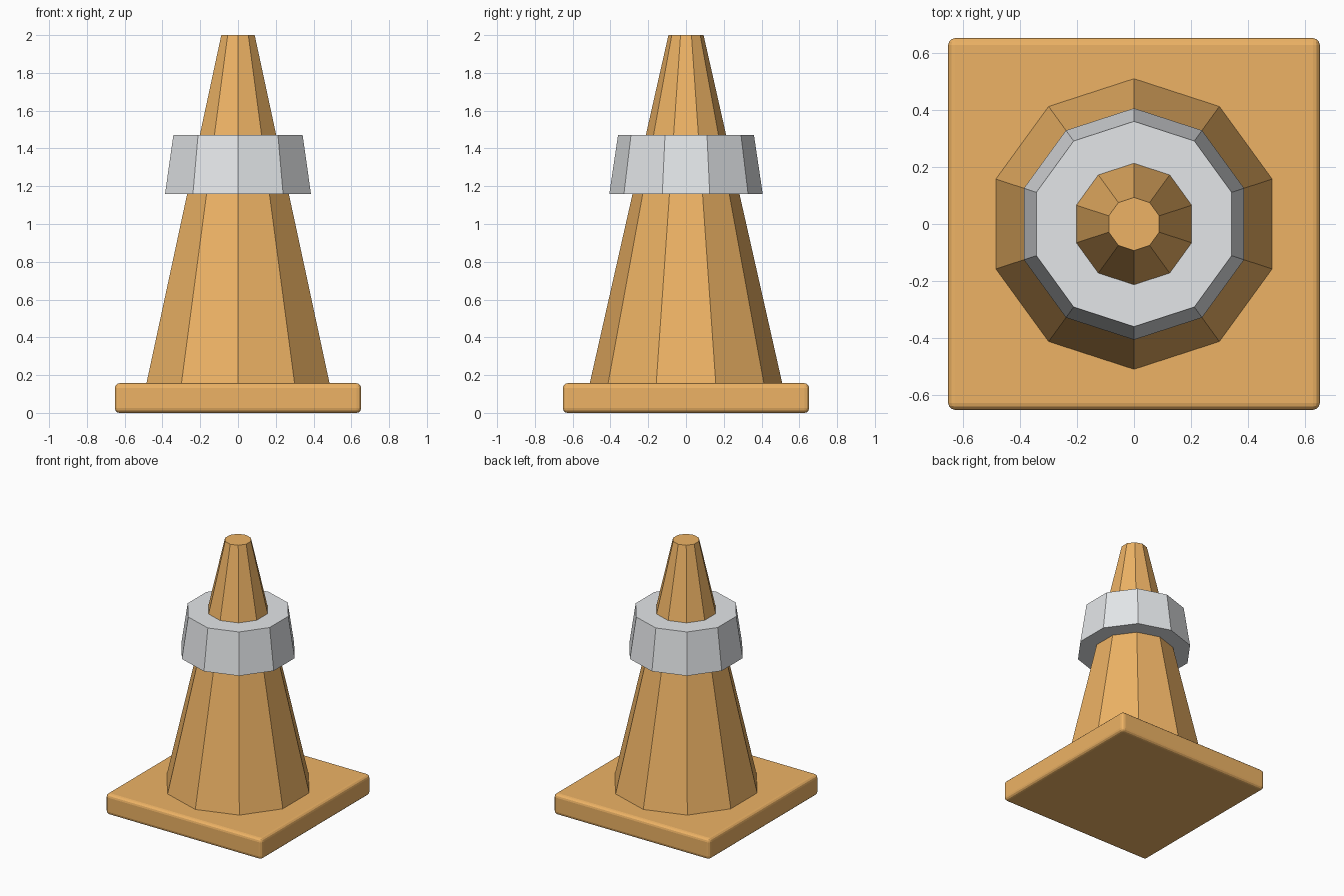
import bpy, bmesh
from math import sin, cos, pi

if "Cube" in bpy.data.objects:
    bpy.data.objects.remove(bpy.data.objects["Cube"])

SIDES = 10


def material(name, color):
    m = bpy.data.materials.new(name)
    m.diffuse_color = color
    m.use_nodes = True
    m.node_tree.nodes["Principled BSDF"].inputs["Base Color"].default_value = m.diffuse_color
    return m


def add_object(name, bm, mat):
    bmesh.ops.recalc_face_normals(bm, faces=bm.faces)
    me = bpy.data.meshes.new(name)
    bm.to_mesh(me)
    bm.free()
    me.materials.append(mat)
    ob = bpy.data.objects.new(name, me)
    bpy.context.collection.objects.link(ob)
    return ob


def frustum(name, r0, z0, r1, z1, mat):
    # ten-sided tapered solid with a corner on the y axis
    bm = bmesh.new()
    angles = [2 * pi * i / SIDES for i in range(SIDES)]
    low, high = [[bm.verts.new((r * sin(a), r * cos(a), z)) for a in angles]
                 for r, z in ((r0, z0), (r1, z1))]
    bm.faces.new(low)
    bm.faces.new(high)
    for i in range(SIDES):
        j = (i + 1) % SIDES
        bm.faces.new((low[i], low[j], high[j], high[i]))
    return add_object(name, bm, mat)


orange = material("orange", (0.85, 0.45, 0.13, 1))
grey = material("light_grey", (0.77, 0.79, 0.81, 1))

# square base plate with rounded edges
bm = bmesh.new()
bmesh.ops.create_cube(bm, size=1)
for v in bm.verts:
    v.co = (v.co.x * 1.304, v.co.y * 1.304, (v.co.z + 0.5) * 0.157)
base = add_object("base_plate", bm, orange)
bevel = base.modifiers.new("rounded_edges", 'BEVEL')
bevel.width = 0.025
bevel.segments = 3

# tapered cone body
frustum("cone_body", 0.51, 0.155, 0.093, 2.0, orange)

# reflective collar
frustum("reflective_collar", 0.406, 1.16, 0.36, 1.47, grey)
